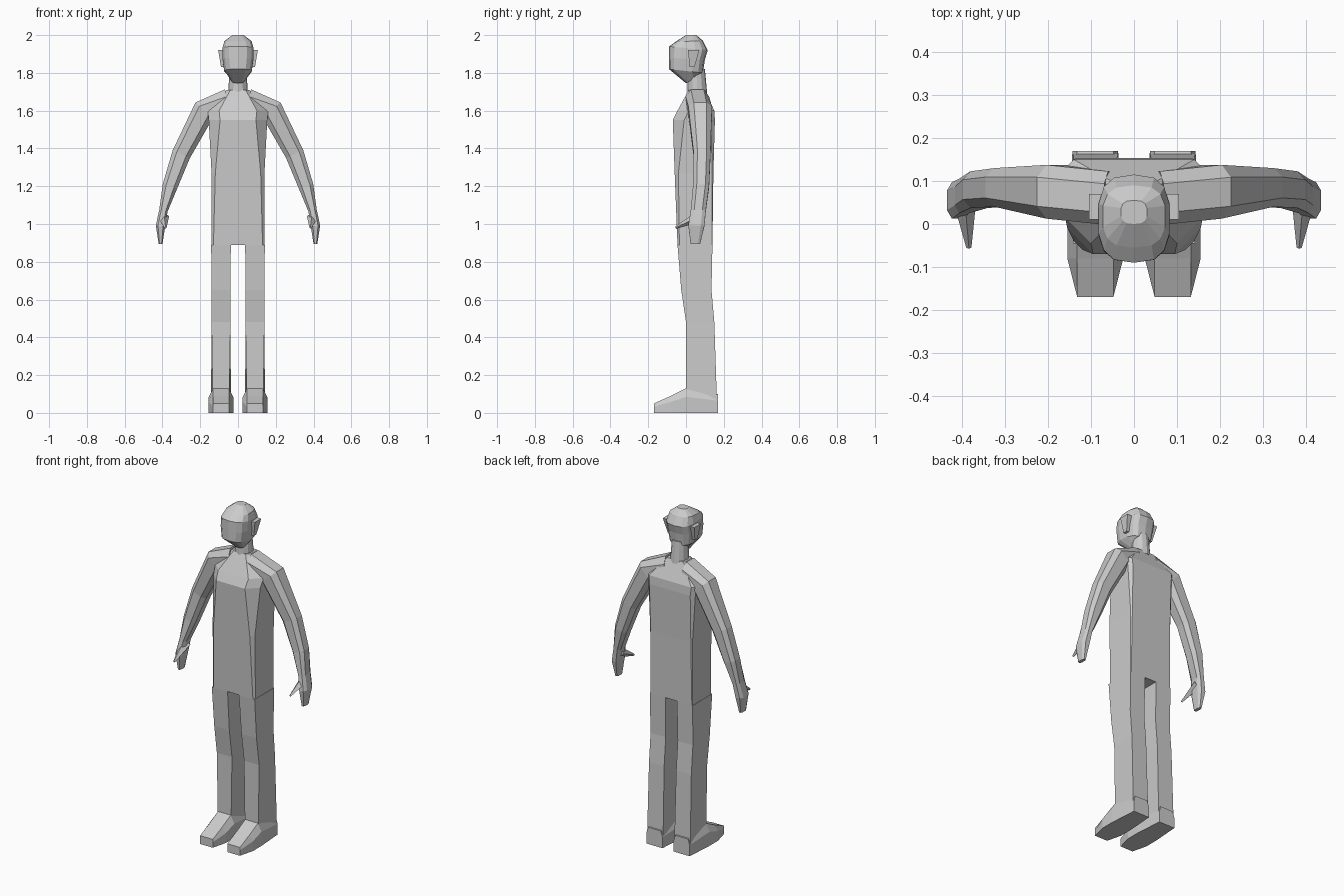
import bpy, bmesh, math
from mathutils import Vector

cube = bpy.data.objects.get("Cube")
if cube:
    bpy.data.objects.remove(cube, do_unlink=True)

grey = bpy.data.materials.new("plain grey")
grey.use_nodes = True
grey.diffuse_color = (0.6, 0.6, 0.6, 1)
grey.node_tree.nodes["Principled BSDF"].inputs["Base Color"].default_value = grey.diffuse_color


def add_part(name, bm, mirrored):
    """Turn a bmesh into a grey object, mirrored across the body if paired."""
    bmesh.ops.recalc_face_normals(bm, faces=bm.faces)
    mesh = bpy.data.meshes.new(name)
    bm.to_mesh(mesh)
    bm.free()
    mesh.materials.append(grey)
    part = bpy.data.objects.new(name, mesh)
    bpy.context.collection.objects.link(part)
    if mirrored:
        mirror = part.modifiers.new("other side", 'MIRROR')
        mirror.use_mirror_merge = False


def loft(name, rings, mirrored=False):
    """Skin a list of equal-length rings of points and cap both ends."""
    bm = bmesh.new()
    loops = [[bm.verts.new(point) for point in ring] for ring in rings]
    for low, high in zip(loops, loops[1:]):
        for i in range(len(low)):
            bm.faces.new((low[i - 1], low[i], high[i], high[i - 1]))
    bm.faces.new(loops[0])
    bm.faces.new(loops[-1])
    add_part(name, bm, mirrored)


def taper(name, start, end, start_radius, end_radius, sides, mirrored=False):
    """Tapered cylinder between two points."""
    start, end = Vector(start), Vector(end)
    axis = end - start
    bm = bmesh.new()
    bmesh.ops.create_cone(bm, cap_ends=True, segments=sides, radius1=start_radius,
                          radius2=end_radius, depth=axis.length)
    bmesh.ops.rotate(bm, verts=bm.verts, matrix=axis.to_track_quat('Z', 'Y').to_matrix())
    bmesh.ops.translate(bm, verts=bm.verts, vec=(start + end) / 2)
    add_part(name, bm, mirrored)


def soft_square(sides):
    """Unit outline between a circle and a square."""
    def swell(value):
        return math.copysign(abs(value) ** 0.7, value)
    angles = [math.tau * (i + 0.5) / sides for i in range(sides)]
    outline = [(swell(math.cos(a)), swell(math.sin(a))) for a in angles]
    reach_u = max(u for u, v in outline)
    reach_v = max(v for u, v in outline)
    return [(u / reach_u, v / reach_v) for u, v in outline]


def torso_ring(z, front, back, half, chamfer):
    """Level rectangle with deep front chamfers and shallow back ones."""
    shallow = chamfer / 3
    side = [(half - chamfer, front), (half, front + chamfer),
            (half, back - shallow), (half - shallow, back)]
    return [(x, y, z) for x, y in side] + [(-x, y, z) for x, y in reversed(side)]


def slab_ring(z, front, back, centre, half, flare=0):
    """Level rectangle that can be wider at the back by the flare."""
    wide = half + flare
    return [(centre - half, front, z), (centre + half, front, z),
            (centre + wide, back, z), (centre - wide, back, z)]


def head_ring(half, front, back):
    """Tilted oval between a front and a back (y, z) point."""
    front, back = Vector(front), Vector(back)
    return [(half * u, *front.lerp(back, (v + 1) / 2)) for u, v in soft_square(14)]


def limb_rings(joints):
    """Soft square rings across a path of (centre, thickness, depth) joints."""
    centres = [Vector(joint[0]) for joint in joints]
    rings = []
    for i, (_, thickness, depth) in enumerate(joints):
        along = centres[min(i + 1, len(centres) - 1)] - centres[max(i - 1, 0)]
        across = Vector((-along.z, 0, along.x)).normalized() * thickness / 2
        through = Vector((0, depth / 2, 0))
        rings.append([centres[i] + across * u + through * v for u, v in soft_square(8)])
    return rings


def foot_ring(y, half, height, centre=0.09, top=0.042):
    """Upright section with a wide sole and a narrower bevelled top."""
    side = [(half, 0), (half, height * 0.65), (min(half, top), height)]
    return ([(centre + x, y, z) for x, z in side]
            + [(centre - x, y, z) for x, z in reversed(side)])


# Torso, rising from the hips over the chest to the neck
loft("torso", [
    torso_ring(z=0.89, front=-0.045, back=0.14, half=0.14, chamfer=0.01),
    torso_ring(z=1.27, front=-0.06, back=0.145, half=0.14, chamfer=0.02),
    torso_ring(z=1.55, front=-0.07, back=0.153, half=0.155, chamfer=0.06),
    torso_ring(z=1.6, front=-0.045, back=0.15, half=0.16, chamfer=0.06),
    torso_ring(z=1.71, front=0.015, back=0.1, half=0.06, chamfer=0.02),
])

# Neck, head and ears
taper("neck", (0, 0.06, 1.69), (0, 0.055, 1.82), 0.052, 0.045, sides=12)
loft("head", [
    head_ring(half=0.035, front=(0, 1.745), back=(0.06, 1.78)),
    head_ring(half=0.073, front=(-0.09, 1.82), back=(0.09, 1.8)),
    head_ring(half=0.082, front=(-0.09, 1.88), back=(0.1, 1.87)),
    head_ring(half=0.082, front=(-0.09, 1.94), back=(0.115, 1.92)),
    head_ring(half=0.072, front=(-0.055, 1.965), back=(0.09, 1.97)),
    head_ring(half=0.03, front=(0, 2), back=(0.055, 2)),
])
loft("ears", [
    slab_ring(z=1.83, front=0.02, back=0.045, centre=0.075, half=0.015),
    slab_ring(z=1.92, front=0.01, back=0.07, centre=0.09, half=0.015),
], mirrored=True)

# Arms with mitten hands, from inside the shoulder to the finger tips
loft("arms", limb_rings([
    ((0.05, 0.06, 1.63), 0.17, 0.125),
    ((0.18, 0.075, 1.6), 0.125, 0.125),
    ((0.3, 0.085, 1.37), 0.1, 0.09),
    ((0.36, 0.08, 1.2), 0.08, 0.085),
    ((0.395, 0.065, 1.07), 0.045, 0.08),
    ((0.41, 0.055, 0.99), 0.05, 0.085),
    ((0.41, 0.05, 0.895), 0.02, 0.05),
]), mirrored=True)
taper("thumbs", (0.395, 0.07, 1.04), (0.384, -0.055, 0.98), 0.03, 0.006,
      sides=4, mirrored=True)

# Legs, flaring at the back towards the heels
loft("legs", [
    slab_ring(z=0.02, front=0, back=0.165, centre=0.09, half=0.043, flare=0.01),
    slab_ring(z=0.48, front=0, back=0.15, centre=0.09, half=0.05),
    slab_ring(z=0.65, front=-0.025, back=0.135, centre=0.09, half=0.05),
    slab_ring(z=0.89, front=-0.045, back=0.14, centre=0.09, half=0.052),
], mirrored=True)

# Feet, from toe to heel
loft("feet", [
    foot_ring(y=-0.17, half=0.042, height=0.05),
    foot_ring(y=-0.08, half=0.065, height=0.09),
    foot_ring(y=0, half=0.065, height=0.13),
    foot_ring(y=0.17, half=0.053, height=0.1),
], mirrored=True)
